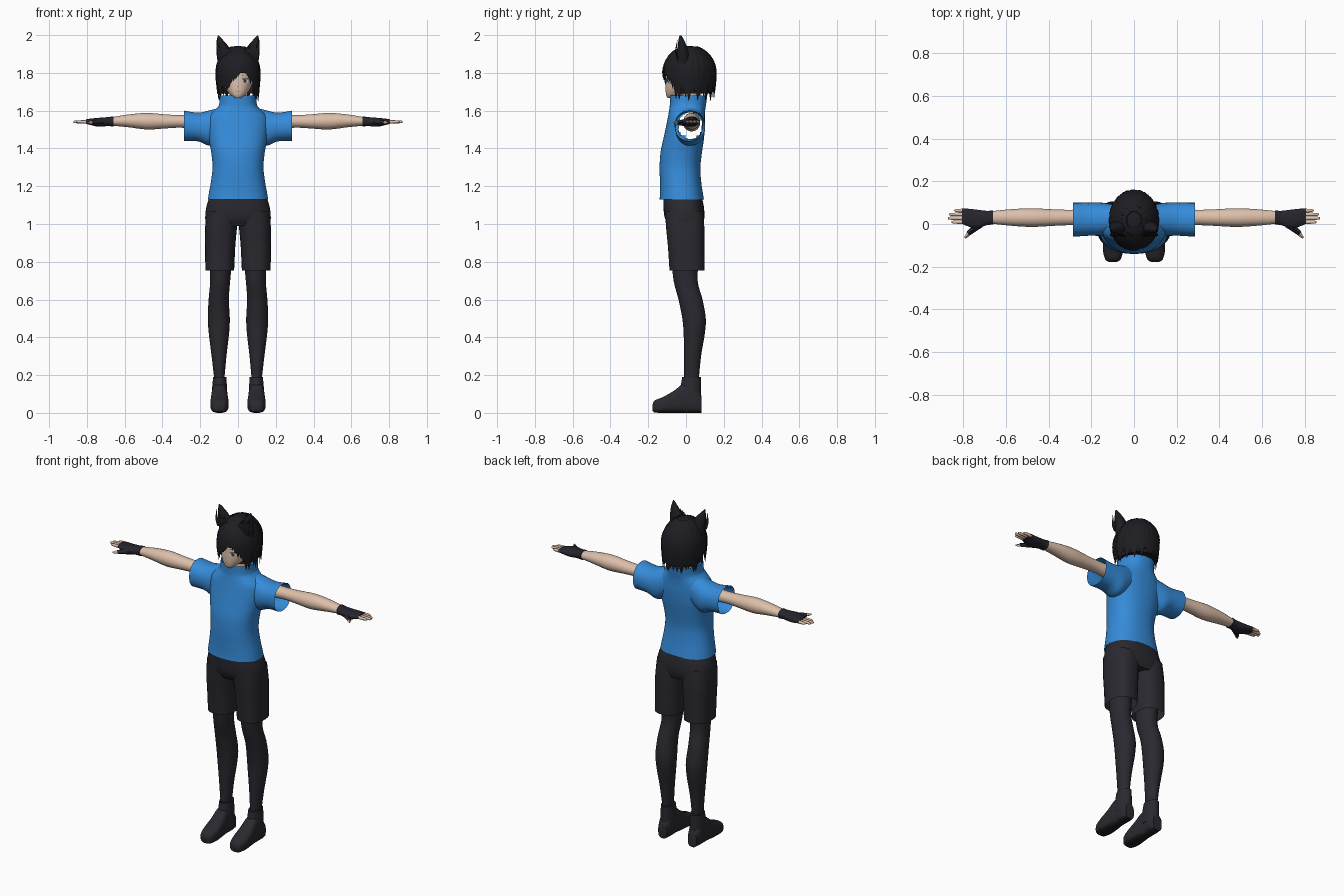
import bpy, bmesh, math, random
from mathutils import Vector
from mathutils.bvhtree import BVHTree

random.seed(4)
cube = bpy.data.objects.get("Cube")
if cube:
    bpy.data.objects.remove(cube, do_unlink=True)


def material(name, r, g, b):
    m = bpy.data.materials.new(name)
    m.use_nodes = True
    m.diffuse_color = (r, g, b, 1)
    bsdf = next(n for n in m.node_tree.nodes if n.type == 'BSDF_PRINCIPLED')
    bsdf.inputs["Base Color"].default_value = (r, g, b, 1)
    bsdf.inputs["Roughness"].default_value = 0.8
    return m


BLUE = material("shirt blue", 0.036, 0.26, 0.70)
CLOTH = material("charcoal cloth", 0.022, 0.022, 0.029)
SOLE = material("sole black", 0.012, 0.012, 0.015)
HAIR = material("hair black", 0.012, 0.012, 0.016)
GLOVE = material("glove black", 0.020, 0.018, 0.026)
SKIN = material("skin", 0.72, 0.52, 0.40)
WHITE = material("eye white", 0.75, 0.75, 0.75)
IRIS = material("iris grey", 0.05, 0.05, 0.07)
LIP = material("lip", 0.42, 0.20, 0.16)
made = []


def finish(name, bm, mats, mirror=False):
    mesh = bpy.data.meshes.new(name)
    bm.to_mesh(mesh)
    bm.free()
    for m in mats:
        mesh.materials.append(m)
    ob = bpy.data.objects.new(name, mesh)
    bpy.context.collection.objects.link(ob)
    if mirror:
        mod = ob.modifiers.new("Mirror", 'MIRROR')
        mod.use_mirror_merge = False
    made.append(ob)
    return ob


def resample(rows, steps):
    """Catmull-Rom interpolation of section rows."""
    out = []
    for i in range(len(rows) - 1):
        quad = [rows[max(i - 1, 0)], rows[i], rows[i + 1], rows[min(i + 2, len(rows) - 1)]]
        for k in range(steps):
            t = k / steps
            out.append([b + 0.5 * t * (c - a + t * (2 * a - 5 * b + 4 * c - d + t * (3 * (b - c) + d - a)))
                        for a, b, c, d in zip(*quad)])
    return out + [list(rows[-1])]


def loft(axis, rows, n=28, p=2.0, steps=4, cap=True):
    """Skin superellipse sections: (position, min, max, min, max)."""
    bm = bmesh.new()
    rings = []
    for t, a0, a1, b0, b1 in resample(rows, steps):
        ring = []
        for k in range(n):
            w = 2 * math.pi * (k + 0.5) / n
            c, s = math.cos(w), math.sin(w)
            u = (a0 + a1) / 2 + (a1 - a0) / 2 * math.copysign(abs(c) ** (2 / p), c)
            v = (b0 + b1) / 2 + (b1 - b0) / 2 * math.copysign(abs(s) ** (2 / p), s)
            ring.append(bm.verts.new({'x': (t, u, v), 'y': (u, t, v), 'z': (u, v, t)}[axis]))
        rings.append(ring)
    for r, q in zip(rings, rings[1:]):
        for k in range(n):
            bm.faces.new((r[k], r[(k + 1) % n], q[(k + 1) % n], q[k]))
    if cap:
        bm.faces.new(rings[0])
        bm.faces.new(rings[-1])
    bmesh.ops.recalc_face_normals(bm, faces=bm.faces[:])
    return bm


def cut(bm, rule):
    doomed = [f for f in bm.faces if rule(f.calc_center_median())]
    bmesh.ops.delete(bm, geom=doomed, context='FACES')


def sym(z, x, y0, y1):
    return (z, -x, x, y0, y1)


# Shirt body with collar, opened where the sleeves join
bm = loft('z', [sym(1.13, .160, -.140, .095), sym(1.16, .155, -.138, .090), sym(1.22, .144, -.138, .081),
                sym(1.30, .135, -.140, .076), sym(1.38, .142, -.135, .085), sym(1.45, .155, -.120, .095),
                sym(1.52, .162, -.105, .100), sym(1.57, .155, -.095, .100), sym(1.605, .122, -.089, .102),
                sym(1.63, .101, -.086, .106), sym(1.68, .097, -.086, .113)], n=56, p=2.3, cap=False)
cut(bm, lambda c: abs(c.x) > .09 and ((c.y - .022) / .062) ** 2 + ((c.z - 1.52) / .07) ** 2 < 1)
finish("shirt_body", bm, [BLUE])
finish("sleeves", loft('x', [(.09, -.045, .09, 1.45, 1.618), (.15, -.055, .10, 1.415, 1.602),
                             (.21, -.055, .10, 1.437, 1.59), (.285, -.06, .10, 1.44, 1.60)],
                       n=36, p=2.2, cap=False), [BLUE], True)

# Shorts
finish("shorts_hips", loft('z', [sym(.99, .168, -.09, .085), sym(1.03, .174, -.112, .097),
                                 sym(1.09, .168, -.12, .095), sym(1.16, .145, -.12, .08)],
                           n=40, p=2.5), [CLOTH])
finish("shorts_legs", loft('z', [(.755, .020, .173, -.088, .098), (.88, .014, .175, -.096, .098),
                                 (.97, .006, .175, -.105, .098), (1.07, -.005, .168, -.112, .092)],
                           p=2.5, cap=False), [CLOTH], True)

# Legs in dark tights
finish("legs", loft('z', [(.18, .072, .126, -.010, .068), (.30, .061, .140, -.010, .080),
                          (.42, .047, .155, -.013, .100), (.50, .043, .160, -.020, .105),
                          (.60, .048, .156, -.040, .088), (.70, .041, .148, -.066, .062),
                          (.84, .028, .155, -.080, .070)]), [CLOTH], True)

# Ankle boots with dark soles
finish("boot_shafts", loft('z', [(.06, .056, .140, -.045, .080), (.12, .057, .138, -.032, .080),
                                 (.19, .062, .132, -.020, .081)]), [CLOTH], True)
bm = loft('y', [(-.177, .080, .118, .012, .045), (-.165, .062, .135, .002, .066), (-.12, .050, .146, 0, .085),
                (-.06, .052, .144, 0, .12), (-.01, .058, .140, 0, .155), (.05, .060, .138, 0, .13),
                (.083, .070, .128, 0, .09)], p=2.9)
for f in bm.faces:
    f.material_index = int(f.calc_center_median().z < .012)
finish("boots", bm, [CLOTH, SOLE], True)

# Arms, fingerless gloves and fingers
finish("arms", loft('x', [(.13, -.015, .075, 1.49, 1.58), (.285, -.006, .067, 1.509, 1.576),
                          (.38, -.009, .069, 1.506, 1.580), (.48, -.014, .074, 1.500, 1.588),
                          (.58, -.008, .069, 1.512, 1.580), (.67, .002, .060, 1.521, 1.565)]), [SKIN], True)
finish("gloves", loft('x', [(.66, -.003, .064, 1.516, 1.570), (.69, -.006, .062, 1.518, 1.566),
                            (.74, -.022, .068, 1.515, 1.562), (.78, -.010, .072, 1.524, 1.558),
                            (.805, .000, .072, 1.530, 1.554)], p=2.3), [GLOVE], True)
for name, y, tip in (("index", .009, .855), ("middle", .027, .872), ("ring", .045, .866), ("little", .063, .842)):
    rows = [(x, y - r, y + r, 1.541 - r, 1.541 + r)
            for x, r in ((.79, .0095), (.82, .0085), (tip - .008, .0072), (tip, .003))]
    finish(name + "_fingers", loft('x', rows, n=10, steps=2), [SKIN], True)


def strand(bm, pts, widths, centre, flat=.35):
    """Pointed lock with a diamond section, flat side facing away from the centre."""
    rings = []
    for i, pnt in enumerate(pts):
        along = (pts[min(i + 1, len(pts) - 1)] - pts[max(i - 1, 0)]).normalized()
        side = along.cross(pnt - centre).normalized()
        out = side.cross(along)
        w = widths[i]
        rings.append([bm.verts.new(pnt + d) for d in (side * w, out * w * flat, -side * w, -out * w * flat)])
    for r, q in zip(rings, rings[1:]):
        for k in range(4):
            bm.faces.new((r[k], r[(k + 1) % 4], q[(k + 1) % 4], q[k]))
    bm.faces.new(rings[0])
    bm.faces.new(rings[-1])


for name, mat, path, widths in (
        ("thumb_gloves", GLOVE, ((.72, .0), (.75, -.022), (.777, -.046)), (.018, .016, .011)),
        ("thumbs", SKIN, ((.765, -.036), (.78, -.052), (.793, -.066)), (.0095, .009, .004))):
    bm = bmesh.new()
    strand(bm, [Vector((x, y, 1.536)) for x, y in path], widths, Vector((.75, 0, 1)), 1)
    bmesh.ops.recalc_face_normals(bm, faces=bm.faces[:])
    finish(name, bm, [mat], True)

# Head and neck
finish("neck", loft('z', [sym(1.60, .05, -.03, .07), sym(1.72, .045, -.03, .065)]), [SKIN])
bm = loft('z', [sym(1.668, .018, -.098, -.055), sym(1.685, .042, -.106, .0), sym(1.72, .068, -.109, .06),
                sym(1.77, .083, -.108, .10), sym(1.83, .086, -.104, .115), sym(1.88, .068, -.07, .09)], p=2.2)
face = BVHTree.FromBMesh(bm)
finish("head", bm, [SKIN])


def plate(name, mat, x, z, rx, rz, lift):
    """Thin painted patch that follows the face."""
    bm = bmesh.new()
    ring = []
    for k in range(16):
        w = math.pi * k / 8
        px, pz = x + rx * math.cos(w), z + rz * math.sin(w)
        hit = face.ray_cast(Vector((px, -1, pz)), Vector((0, 1, 0)))[0]
        ring.append(bm.verts.new((px, hit.y - lift, pz)))
    bm.faces.new(ring[::1])
    bm.normal_update()
    finish(name, bm, [mat])


for label, s in (("left", 1), ("right", -1)):
    plate(label + "_eye_white", WHITE, s * .038, 1.757, .017, .010, .002)
    plate(label + "_iris", IRIS, s * .037, 1.757, .008, .010, .003)
    plate(label + "_lash", HAIR, s * .039, 1.768, .020, .003, .004)
    plate(label + "_brow", HAIR, s * .038, 1.787, .019, .002, .002)
plate("mouth", LIP, 0, 1.700, .014, .002, .002)
plate("nose_shadow", LIP, 0, 1.728, .004, .0015, .003)

# Hair cap, open over the face
bm = loft('z', [sym(1.69, .098, -.08, .135), sym(1.74, .108, -.108, .148), sym(1.80, .111, -.117, .153),
                sym(1.87, .096, -.104, .138), sym(1.92, .062, -.060, .095), sym(1.943, .015, -.01, .03)],
          n=40, steps=5)
cut(bm, lambda c: c.z < 1.80 and c.y < -.045)
finish("hair_cap", bm, [HAIR])

CENTRE = Vector((0, .018, 1.78))


def scalp(a, z, off):
    """Point on the hair surface; angle zero faces the front."""
    s = math.sqrt(max(0, 1 - ((z - 1.79) / .155) ** 2)) if z > 1.79 else 1 - .5 * (1.79 - z)
    return Vector((.112 * s * off * math.sin(a), .018 - .136 * s * off * math.cos(a), z))


def lock(bm, a0, a1, z0, z1, off, width):
    pts, widths = [], []
    for i in range(8):
        t = i / 7
        pts.append(scalp(a0 + (a1 - a0) * t, z0 + (z1 - z0) * t ** 1.2, off + .03 * t * t))
        widths.append(width * (.6 + 1.2 * t) * (1 - t ** 3) + .001)
    strand(bm, pts, widths, CENTRE)


# Layers of hanging locks around the sides and back
bm = bmesh.new()
for layer, (count, top, low) in enumerate(((30, 1.90, 1.668), (24, 1.925, 1.70), (16, 1.938, 1.78))):
    for i in range(count):
        a = math.radians(58 + 244 * (i + .5 * random.random()) / (count - 1))
        tip = low + random.uniform(-.02, .02) + .02 * max(0, math.cos(a))
        lock(bm, a, a + random.uniform(-.12, .12), top, tip, 1.0 + .012 * layer, .015)
bmesh.ops.recalc_face_normals(bm, faces=bm.faces[:])
finish("hair_locks", bm, [HAIR])

# Fringe swept across the right eye, plus locks framing the left cheek
bm = bmesh.new()
for i in range(11):
    t = i / 10
    lock(bm, .35 - .9 * t, .12 - 1.15 * t, 1.925, 1.80 - .09 * min(1, t * 1.6) + random.uniform(-.01, .01),
         1.01 + .01 * (i % 2), .015)
for i in range(7):
    t = i / 6
    lock(bm, .3 + .6 * t, .38 + .75 * t, 1.92, 1.785 - .10 * t + random.uniform(-.008, .008),
         1.01 + .01 * (i % 2), .014)
bmesh.ops.recalc_face_normals(bm, faces=bm.faces[:])
finish("hair_fringe", bm, [HAIR])

# Pointed animal ears with tufts
finish("animal_ears", loft('z', [(1.85, .035, .108, -.050, .020), (1.90, .034, .114, -.048, .014),
                                 (1.94, .050, .115, -.044, .004), (1.975, .080, .112, -.040, -.010),
                                 (1.999, .102, .106, -.034, -.026)], n=16, steps=3), [HAIR], True)
bm = bmesh.new()
for i in range(5):
    x = .045 + .014 * i
    strand(bm, [Vector((x, -.045, 1.875)), Vector((x + .002, -.056, 1.915)),
                Vector((x + .012, -.046, 1.945 + .007 * i))], (.008, .009, .001), Vector((x, .1, 1.9)))
bmesh.ops.recalc_face_normals(bm, faces=bm.faces[:])
finish("ear_tufts", bm, [HAIR], True)

# Smooth shading with crisp edges
bpy.ops.object.select_all(action='DESELECT')
for ob in made:
    ob.select_set(True)
bpy.context.view_layer.objects.active = made[0]
bpy.ops.object.shade_smooth_by_angle(angle=math.radians(45))
